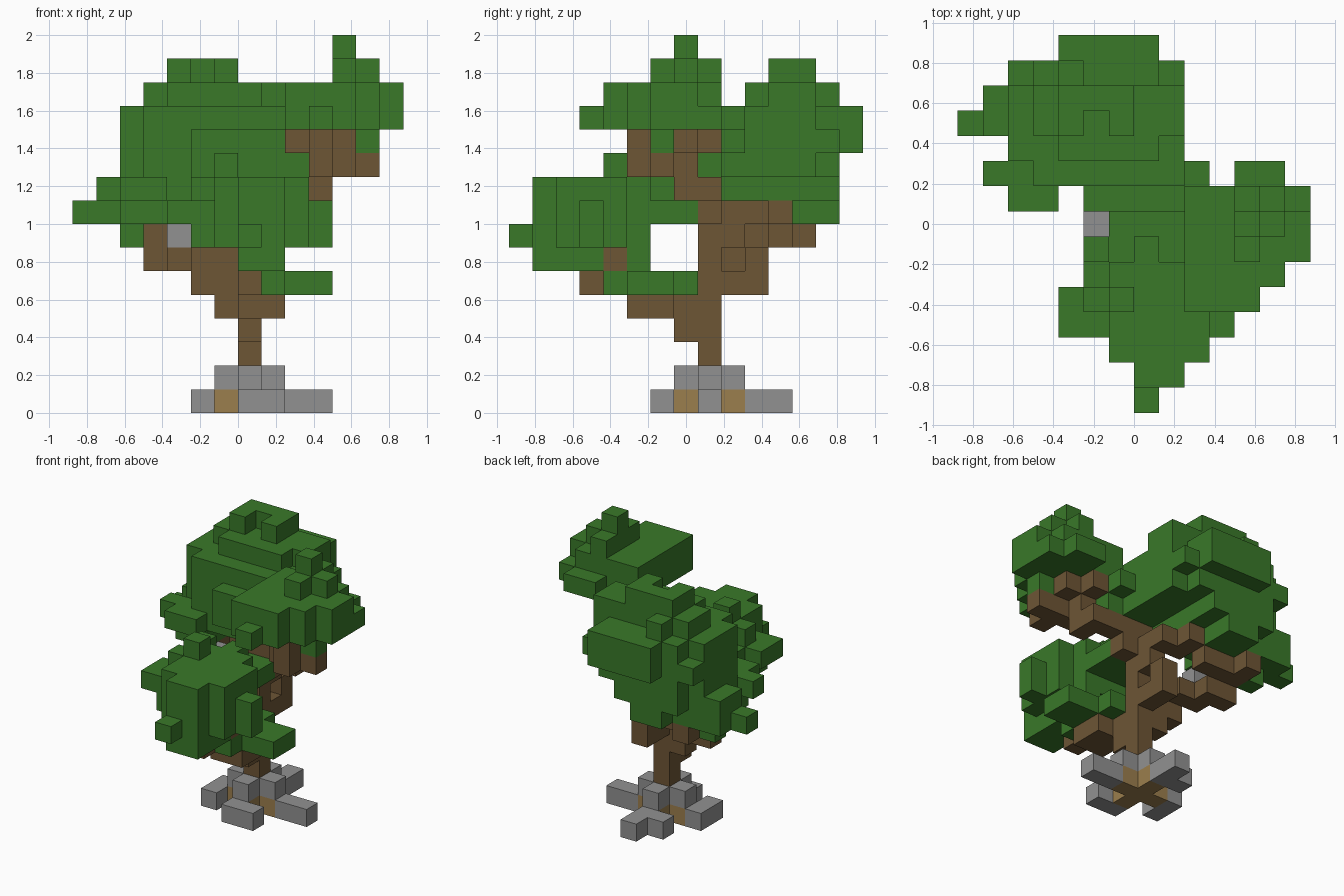
import bpy
import bmesh
from mathutils import Vector

cube = bpy.data.objects.get("Cube")
if cube:
    bpy.data.objects.remove(cube, do_unlink=True)

UNIT = 0.125
ORIGIN = Vector((-0.875, -0.9375, 0.0))
STEPS = {
    "left": Vector((1, 0, 0)),
    "right": Vector((-1, 0, 0)),
    "back": Vector((0, 1, 0)),
    "front": Vector((0, -1, 0)),
    "up": Vector((0, 0, 1)),
    "down": Vector((0, 0, -1)),
}
cells = {}


def make_material(name, colour):
    mat = bpy.data.materials.new(name)
    mat.use_nodes = True
    mat.diffuse_color = (*colour, 1.0)
    shader = mat.node_tree.nodes["Principled BSDF"]
    shader.inputs["Base Color"].default_value = (*colour, 1.0)
    return mat


LEAF = make_material("leaf green", (0.041, 0.19, 0.022))
WOOD = make_material("bark brown", (0.155, 0.092, 0.036))
STONE = make_material("stone grey", (0.285, 0.285, 0.285))
DIRT = make_material("earth tan", (0.33, 0.21, 0.075))


def fill(part, material, *boxes):
    """Claim blocks of cells: first cell, then width, depth, height (one if left out)."""
    for x, y, z, *size in boxes:
        width, depth, height = (size + [1, 1, 1])[:3]
        for i in range(x, x + width):
            for j in range(y, y + depth):
                for k in range(z, z + height):
                    cells[i, j, k] = (part, material)


def grow(part, material, start, directions):
    """Walk cell by cell away from a start cell, claiming each one reached."""
    position = Vector(start)
    for direction in directions.split():
        position += STEPS[direction]
        cells[tuple(int(c) for c in position)] = (part, material)


def build_part(part):
    """Make one mesh from the exposed faces of the part's blocks."""
    mesh = bpy.data.meshes.new(part)
    bm = bmesh.new()
    owned = {cell: mat for cell, (owner, mat) in cells.items() if owner == part}
    for cell in owned:
        centre = Vector(cell) + Vector((0.5, 0.5, 0.5))
        for normal in STEPS.values():
            if tuple(int(c) for c in Vector(cell) + normal) in cells:
                continue
            # Two directions across the face, so that it winds outwards
            across = Vector((normal.y, normal.z, normal.x))
            along = normal.cross(across)
            corners = []
            for a, b in ((-1, -1), (1, -1), (1, 1), (-1, 1)):
                corner = centre + (normal + across * a + along * b) / 2
                corners.append(bm.verts.new(ORIGIN + corner * UNIT))
            bm.faces.new(corners)
    bmesh.ops.remove_doubles(bm, verts=bm.verts, dist=UNIT / 100)
    bm.to_mesh(mesh)
    bm.free()
    mesh.materials.append(next(iter(owned.values())))
    bpy.context.collection.objects.link(bpy.data.objects.new(part, mesh))


# Low crown over the front: main mass, then side clumps and single sprigs
fill("front_crown", LEAF,
     (6, 2, 7, 3, 4, 3), (9, 2, 7, 1, 3, 3), (5, 3, 7, 1, 3, 2), (10, 3, 7, 1, 1, 2),
     (7, 1, 6, 2, 3, 4), (6, 6, 8, 3, 2), (5, 6, 8, 1, 1, 2), (4, 3, 8, 1, 2),
     (8, 4, 5, 1, 4), (9, 5, 5, 2, 2),
     (8, 5, 6), (7, 0, 7), (5, 4, 9), (7, 6, 9), (6, 4, 10))

# High crown on the left
fill("left_crown", LEAF,
     (9, 5, 12, 4, 4, 2), (9, 4, 12, 3, 1, 2), (13, 6, 12, 1, 2, 2),
     (11, 9, 12, 2), (11, 6, 14, 1, 3),
     (10, 3, 12), (13, 8, 12), (12, 6, 11), (12, 7, 14), (11, 7, 15))

# Wide crown at the back
fill("back_crown", LEAF,
     (3, 9, 10, 6, 4, 3), (2, 10, 10, 1, 3, 3), (2, 9, 9, 5, 4), (2, 9, 8, 2, 4),
     (4, 12, 8, 2, 2), (3, 13, 9, 4), (3, 13, 10, 5, 1, 3),
     (2, 13, 11, 7), (4, 14, 11, 4, 1, 2), (3, 11, 13, 6, 2), (4, 10, 13, 4),
     (4, 13, 13), (4, 12, 14, 3), (1, 11, 8, 1, 2, 2), (2, 8, 9, 2),
     (5, 8, 10, 5), (5, 8, 11, 4),
     (4, 11, 14), (6, 11, 14), (0, 11, 8), (1, 9, 9), (2, 11, 7), (9, 9, 11))

# Trunk and its branches
fill("trunk", WOOD, (7, 8, 1, 1, 1, 9))
grow("front_branch", WOOD, (7, 8, 3),
     "front up front left front right up front front")
grow("front_branch", WOOD, (7, 4, 5), "up left")
grow("left_branch", WOOD, (7, 8, 8), "left up left left front up")
fill("left_branch", WOOD,
     (10, 6, 10, 3), (11, 5, 10, 1, 1, 2), (9, 7, 11, 3), (10, 6, 11), (10, 8, 11))
grow("right_branch", WOOD, (7, 8, 4),
     "right up up right back right back right up back back")
grow("right_branch", WOOD, (6, 8, 5), "right")
grow("back_branch", WOOD, (7, 8, 5), "back back up")
grow("back_branch", WOOD, (7, 8, 7), "back up back right back right down right")
fill("perched_stone", STONE, (4, 9, 7))

# Cross of earth, capped and ringed by sprawling stones
fill("earth", DIRT, (7, 8, 0))
for side in ("left", "right", "back", "front"):
    grow("earth", DIRT, (7, 8, 0), side)
    grow("base_stones", STONE, (7, 8, 1), side)
grow("base_stones", STONE, (7, 7, 0), "front left")
grow("base_stones", STONE, (8, 8, 0), "left left")
grow("base_stones", STONE, (6, 8, 0), "right front")
grow("base_stones", STONE, (7, 9, 0), "back right left back")

for part in sorted({owner for owner, _ in cells.values()}):
    build_part(part)
